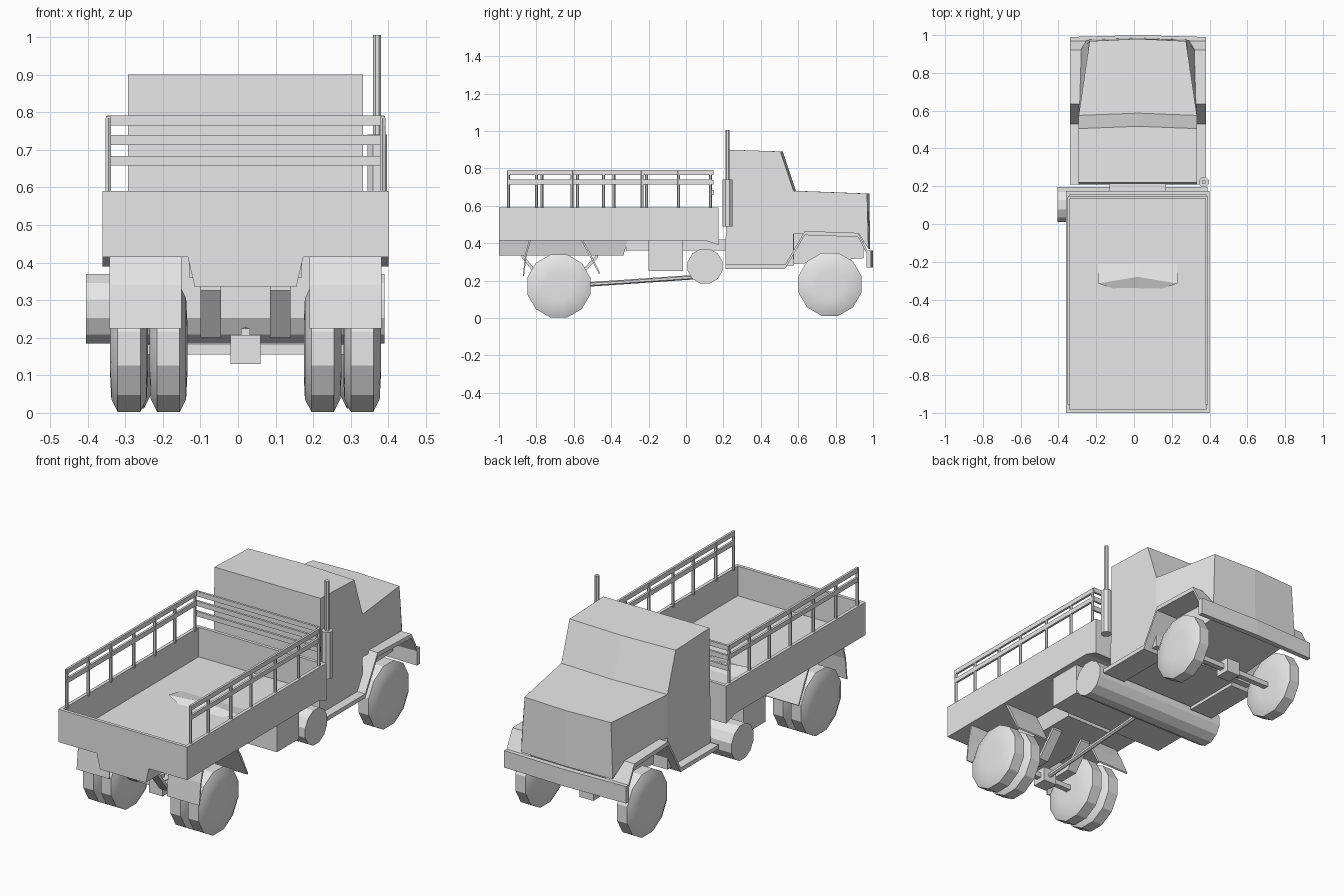
import bpy, bmesh, math
from mathutils import Vector

cube = bpy.data.objects.get("Cube")
if cube:
    bpy.data.objects.remove(cube, do_unlink=True)

CX = 0.02  # centre line of the vehicle body

grey = bpy.data.materials.new("plain_grey")
grey.use_nodes = True
grey.diffuse_color = (0.8, 0.8, 0.8, 1)
grey.node_tree.nodes["Principled BSDF"].inputs["Base Color"].default_value = (0.8, 0.8, 0.8, 1)


def finish(name, bm):
    bmesh.ops.recalc_face_normals(bm, faces=bm.faces)
    mesh = bpy.data.meshes.new(name)
    bm.to_mesh(mesh)
    bm.free()
    mesh.materials.append(grey)
    ob = bpy.data.objects.new(name, mesh)
    bpy.context.collection.objects.link(ob)
    return ob


def loft(name, rings):
    """Skin a row of equal rings and cap both ends."""
    bm = bmesh.new()
    vs = [[bm.verts.new(p) for p in ring] for ring in rings]
    n = len(vs[0])
    for a, b in zip(vs, vs[1:]):
        for i in range(n):
            j = (i + 1) % n
            bm.faces.new((a[i], a[j], b[j], b[i]))
    bm.faces.new(vs[0])
    bm.faces.new(vs[-1])
    return finish(name, bm)


def prism(name, yz, x0, x1):
    return loft(name, [[(x, y, z) for y, z in yz] for x in (x0, x1)])


def shell(name, pts):
    """Symmetric body from side points (y, z, half width, bow at the middle)."""
    return loft(name, [[(CX + s * h, y + (bow if s == 0 else 0), z) for y, z, h, bow in pts]
                       for s in (-1, 0, 1)])


def box(name, x0, x1, y0, y1, z0, z1):
    return prism(name, [(y0, z0), (y1, z0), (y1, z1), (y0, z1)], x0, x1)


def turned(name, start, end, stations, sides, turn=0.5):
    """Round part between two points; stations are (fraction, radius)."""
    a, b = Vector(start), Vector(end)
    q = (b - a).to_track_quat('Z', 'Y')
    rings = []
    for t, r in stations:
        rings.append([a.lerp(b, t) + q @ Vector((r * math.cos(w), r * math.sin(w), 0))
                      for w in (math.tau * (i + turn) / sides for i in range(sides))])
    return loft(name, rings)


def rod(name, start, end, r, sides=8):
    return turned(name, start, end, [(0, r), (1, r)], sides)


def strip(name, path, t, x0, x1):
    """Folded sheet that follows a path of (y, z), thickened downwards."""
    return prism(name, path + [(y, z - t) for y, z in reversed(path)], x0, x1)


def smooth(ob, angle=40):
    bpy.ops.object.select_all(action='DESELECT')
    ob.select_set(True)
    bpy.context.view_layer.objects.active = ob
    bpy.ops.object.shade_smooth_by_angle(angle=math.radians(angle))


# Cab and hood
shell("cab", [(0.21, 0.28, 0.313, 0), (0.22, 0.9, 0.313, 0), (0.505, 0.89, 0.313, 0.012),
              (0.575, 0.68, 0.313, 0.012), (0.575, 0.28, 0.313, 0)])
shell("hood", [(0.575, 0.68, 0.313, 0.012), (0.968, 0.665, 0.255, 0.012), (0.975, 0.37, 0.27, 0.01),
               (0.925, 0.45, 0.3, 0), (0.575, 0.45, 0.313, 0)])
shell("engine_bay", [(0.55, 0.285, 0.23, 0), (0.55, 0.46, 0.23, 0), (0.95, 0.46, 0.23, 0),
                     (0.95, 0.32, 0.23, 0)])
shell("bumper", [(0.965, 0.27, 0.36, 0.005), (0.965, 0.36, 0.36, 0.005),
                 (0.99, 0.36, 0.36, 0.01), (0.99, 0.27, 0.36, 0.01)])

# Fenders with running boards
for s, side in ((-1, "right"), (1, "left")):
    inner, outer = CX + s * 0.22, CX + s * 0.36
    strip(side + "_fender", [(0.21, 0.285), (0.53, 0.285), (0.635, 0.465), (0.92, 0.455), (0.98, 0.34)],
          0.022, inner, outer)

# Cargo bed
X0, X1, Y0, Y1 = -0.36, 0.4, -1.0, 0.175
W, TOP, BOTTOM = 0.018, 0.59, 0.415
box("bed_floor", X0, X1, Y0, Y1, BOTTOM, 0.432)
box("bed_right_wall", X0, X0 + W, Y0, Y1, BOTTOM, TOP)
box("bed_left_wall", X1 - W, X1, Y0, Y1, BOTTOM, TOP)
box("tailgate", X0, X1, Y0, Y0 + W, BOTTOM, TOP)
box("bed_front_wall", X0, X1, Y1 - W, Y1, BOTTOM, TOP)
prism("bed_front_lip", [(0.1, BOTTOM), (Y1, 0.39), (Y1, BOTTOM + 0.01)], X0, X1)
shell("rear_frame", [(Y0, 0.42, 0.155, 0), (-0.31, 0.42, 0.155, 0),
                     (-0.335, 0.335, 0.135, 0), (Y0, 0.335, 0.135, 0)])
shell("frame_rail", [(-0.32, 0.42, 0.15, 0), (0.25, 0.42, 0.15, 0), (0.25, 0.36, 0.15, 0), (-0.32, 0.36, 0.15, 0)])
shell("floor_ridge", [(-0.345, 0.43, 0.12, 0), (-0.315, 0.45, 0.21, 0.035), (-0.2, 0.43, 0.21, 0)])

# Stake rails along the sides and across the front
posts = {-0.345: (-0.95, -0.77, -0.58, -0.385, -0.21, -0.04, 0.13),
         0.385: (-0.95, -0.8, -0.61, -0.44, -0.235, -0.04, 0.13)}
for x, ys in posts.items():
    for y in ys:
        rod("rail_post", (x, y, 0.58), (x, y, 0.785), 0.008, 6)
    for z in (0.715, 0.765):
        box("side_rail", x - 0.006, x + 0.006, -0.955, 0.14, z, z + 0.025)
for z in (0.658, 0.713, 0.765):
    box("front_slat", -0.35, 0.388, 0.135, 0.147, z, z + 0.026)

# Exhaust stack
rod("exhaust_pipe", (0.37, 0.222, 0.5), (0.37, 0.222, 1.005), 0.012, 8)
rod("muffler", (0.37, 0.222, 0.49), (0.37, 0.222, 0.74), 0.028, 8)

# Tank and box under the body
rod("cross_tank", (-0.405, 0.102, 0.277), (0.39, 0.102, 0.277), 0.096, 12)
box("under_box", -0.33, 0.37, -0.2, -0.015, 0.25, BOTTOM)


# Wheels
def wheel(name, x0, x1, y, z, r):
    ob = turned(name, (x0, y, z), (x1, y, z),
                [(0, r * 0.45), (0.03, r * 0.8), (0.2, r), (0.8, r), (0.97, r * 0.8), (1, r * 0.45)], 12)
    smooth(ob, 25)


for s, side in ((-1, "right"), (1, "left")):
    wheel(side + "_front_wheel", CX + s * 0.25, CX + s * 0.35, 0.77, 0.18, 0.174)
    wheel(side + "_rear_outer_wheel", CX + s * 0.26, CX + s * 0.36, -0.68, 0.171, 0.174)
    wheel(side + "_rear_inner_wheel", CX + s * 0.155, CX + s * 0.255, -0.68, 0.171, 0.174)

    # Mud flaps and leaf springs
    a, b = CX + s * 0.17, CX + s * 0.362
    prism(side + "_rear_flap", [(-0.84, 0.415), (-0.86, 0.34), (-0.872, 0.225), (-0.866, 0.225),
                                (-0.852, 0.34), (-0.83, 0.415)], a, b)
    prism(side + "_front_flap", [(-0.56, 0.415), (-0.52, 0.34), (-0.465, 0.235), (-0.46, 0.24),
                                 (-0.51, 0.345), (-0.55, 0.415)], a, b)
    strip(side + "_rear_spring", [(-0.88, 0.35), (-0.78, 0.225), (-0.58, 0.225), (-0.47, 0.35)],
          0.025, CX + s * 0.065, CX + s * 0.12)

# Axles with gear housings and drive shaft
for y, name in ((-0.68, "rear"), (0.77, "front")):
    box(name + "_axle", CX - 0.3, CX + 0.3, y - 0.015, y + 0.015, 0.155, 0.182)
    box(name + "_gear_housing", CX - 0.04, CX + 0.04, y - 0.04, y + 0.04, 0.13, 0.207)
    box(name + "_housing_cap", CX - 0.012, CX + 0.012, y - 0.015, y + 0.015, 0.2, 0.225)
rod("drive_shaft", (CX, -0.66, 0.17), (CX, 0.1, 0.222), 0.012, 6)
